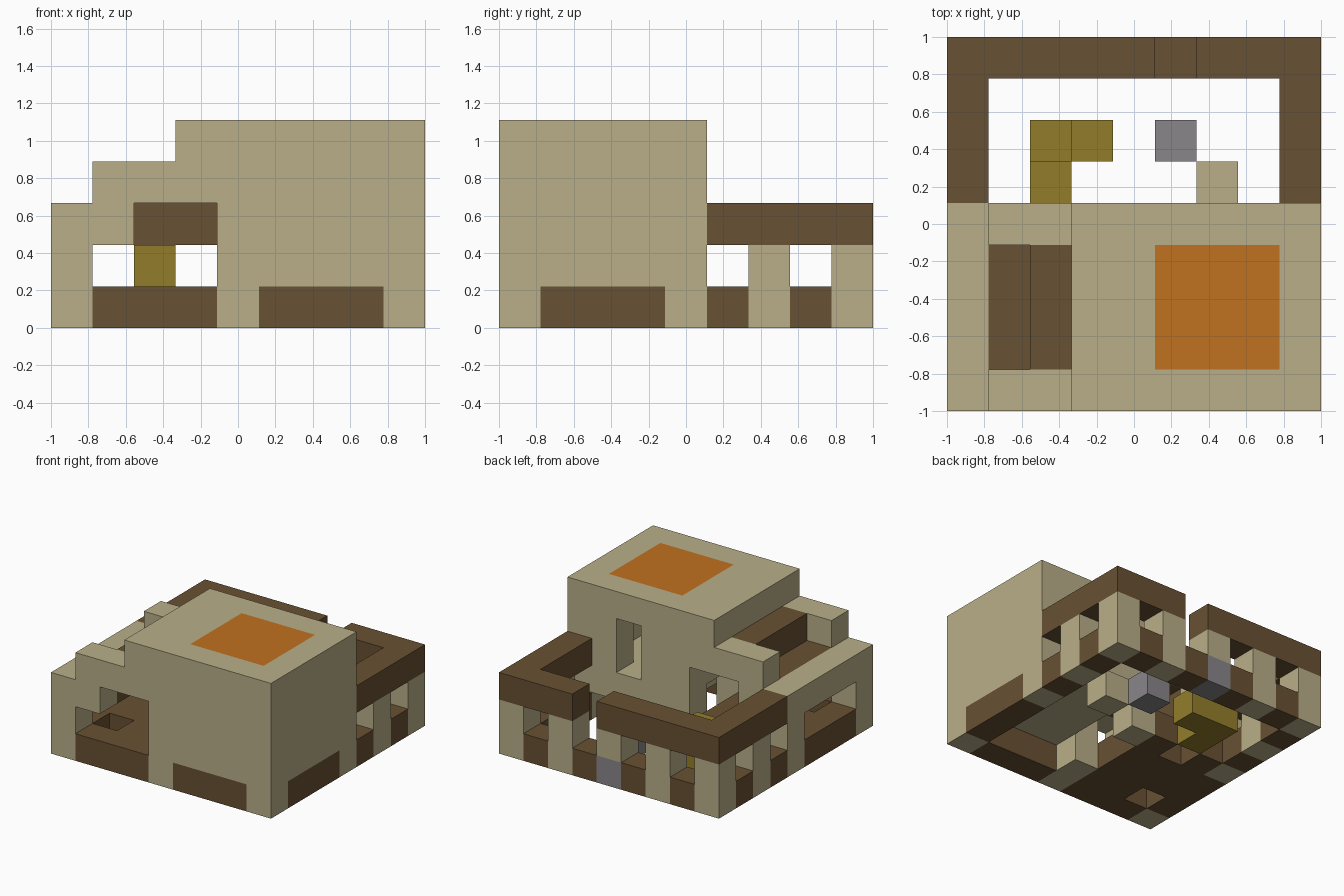
import bpy
import bmesh
from mathutils import Vector

if "Cube" in bpy.data.objects:
    bpy.data.objects.remove(bpy.data.objects["Cube"], do_unlink=True)

N = 9
S = 2 / N
cells = {}        # (x, y, z) block -> part name
part_colour = {}  # part name -> material


def material(name, rgb):
    m = bpy.data.materials.new(name)
    m.use_nodes = True
    m.diffuse_color = (*rgb, 1)
    bsdf = m.node_tree.nodes["Principled BSDF"]
    bsdf.inputs["Base Color"].default_value = (*rgb, 1)
    bsdf.inputs["Roughness"].default_value = 0.9
    return m


SAND = material("sandstone", (0.49, 0.43, 0.25))
WOOD = material("brown wood", (0.14, 0.082, 0.033))
ORANGE = material("orange clay", (0.53, 0.165, 0.014))
STRAW = material("straw yellow", (0.29, 0.208, 0.024))
STONE = material("grey stone", (0.25, 0.24, 0.25))


def block(xs, ys, zs):
    """All cells in the inclusive ranges."""
    return [(x, y, z) for x in range(xs[0], xs[1] + 1)
            for y in range(ys[0], ys[1] + 1)
            for z in range(zs[0], zs[1] + 1)]


def add(part, colour, xs, ys, zs):
    part_colour[part] = colour
    for c in block(xs, ys, zs):
        cells[c] = part


def carve(xs, ys, zs):
    for c in block(xs, ys, zs):
        cells.pop(c, None)


# Tower: solid mass, upper room, orange roof panel and wooden footing
add("tower", SAND, (3, 8), (0, 4), (0, 4))
carve((5, 7), (1, 3), (2, 3))
carve((5, 7), (1, 4), (0, 0))
carve((6, 6), (4, 4), (2, 3))
carve((4, 4), (2, 3), (0, 1))
add("roof_panel", ORANGE, (5, 7), (1, 3), (4, 4))
add("front_footing", WOOD, (5, 7), (0, 0), (0, 0))
add("side_footing", WOOD, (8, 8), (1, 3), (0, 0))

# Low wing: stepped walls, then its arched passage
add("wing_side_wall", SAND, (0, 0), (0, 4), (0, 2))
add("wing_walls", SAND, (1, 2), (0, 4), (0, 3))
carve((1, 3), (0, 4), (0, 1))
carve((2, 3), (0, 4), (2, 2))
carve((1, 1), (1, 3), (3, 3))
carve((0, 0), (1, 3), (0, 1))

# Wooden floor and stepped wooden ceiling of the wing
add("wing_floor", WOOD, (0, 3), (1, 3), (0, 0))
add("wing_floor", WOOD, (1, 3), (0, 0), (0, 0))
add("wing_floor", WOOD, (1, 3), (4, 4), (0, 0))
carve((1, 1), (1, 1), (0, 0))
carve((2, 2), (4, 4), (0, 0))
add("low_ceiling", WOOD, (1, 1), (1, 3), (2, 2))
add("high_ceiling", WOOD, (2, 3), (1, 3), (3, 3))

# Courtyard fence: posts alternate with low panels under a top rail
ring = [(x, 8) for x in range(N)] + [(x, y) for x in (0, 8) for y in range(5, 8)]
for x, y in ring:
    if (x + y) % 2 == 0:
        add("fence_posts", SAND, (x, x), (y, y), (0, 1))
    else:
        add("fence_panels", WOOD, (x, x), (y, y), (0, 0))
    add("fence_rail", WOOD, (x, x), (y, y), (2, 2))
carve((5, 5), (8, 8), (2, 2))
add("grey_post_base", STONE, (4, 4), (8, 8), (0, 0))

# Courtyard details
add("straw_pile", STRAW, (2, 2), (5, 6), (0, 0))
add("straw_pile", STRAW, (3, 3), (6, 6), (0, 0))
add("straw_pile", STRAW, (2, 2), (6, 6), (1, 1))
add("sandstone_step", SAND, (6, 6), (5, 5), (0, 0))
add("grey_block", STONE, (5, 5), (6, 6), (0, 0))


def build(part):
    """Mesh a part from the exposed sides of its cells."""
    bm = bmesh.new()
    for c in [c for c, p in cells.items() if p == part]:
        for axis in range(3):
            for side in (0, 1):
                n = list(c)
                n[axis] += 2 * side - 1
                if tuple(n) in cells:
                    continue
                u, v = (axis + 1) % 3, (axis + 2) % 3
                verts = []
                for a, b in ((0, 0), (1, 0), (1, 1), (0, 1)):
                    p = Vector(c)
                    p[axis] += side
                    p[u] += a
                    p[v] += b
                    verts.append(bm.verts.new((p - Vector((N / 2, N / 2, 0))) * S))
                bm.faces.new(verts if side else verts[::-1])
    bmesh.ops.remove_doubles(bm, verts=bm.verts, dist=S / 100)
    bmesh.ops.dissolve_limit(bm, angle_limit=0.01, verts=bm.verts, edges=bm.edges)
    mesh = bpy.data.meshes.new(part)
    bm.to_mesh(mesh)
    bm.free()
    mesh.materials.append(part_colour[part])
    bpy.context.collection.objects.link(bpy.data.objects.new(part, mesh))


for part in part_colour:
    build(part)
